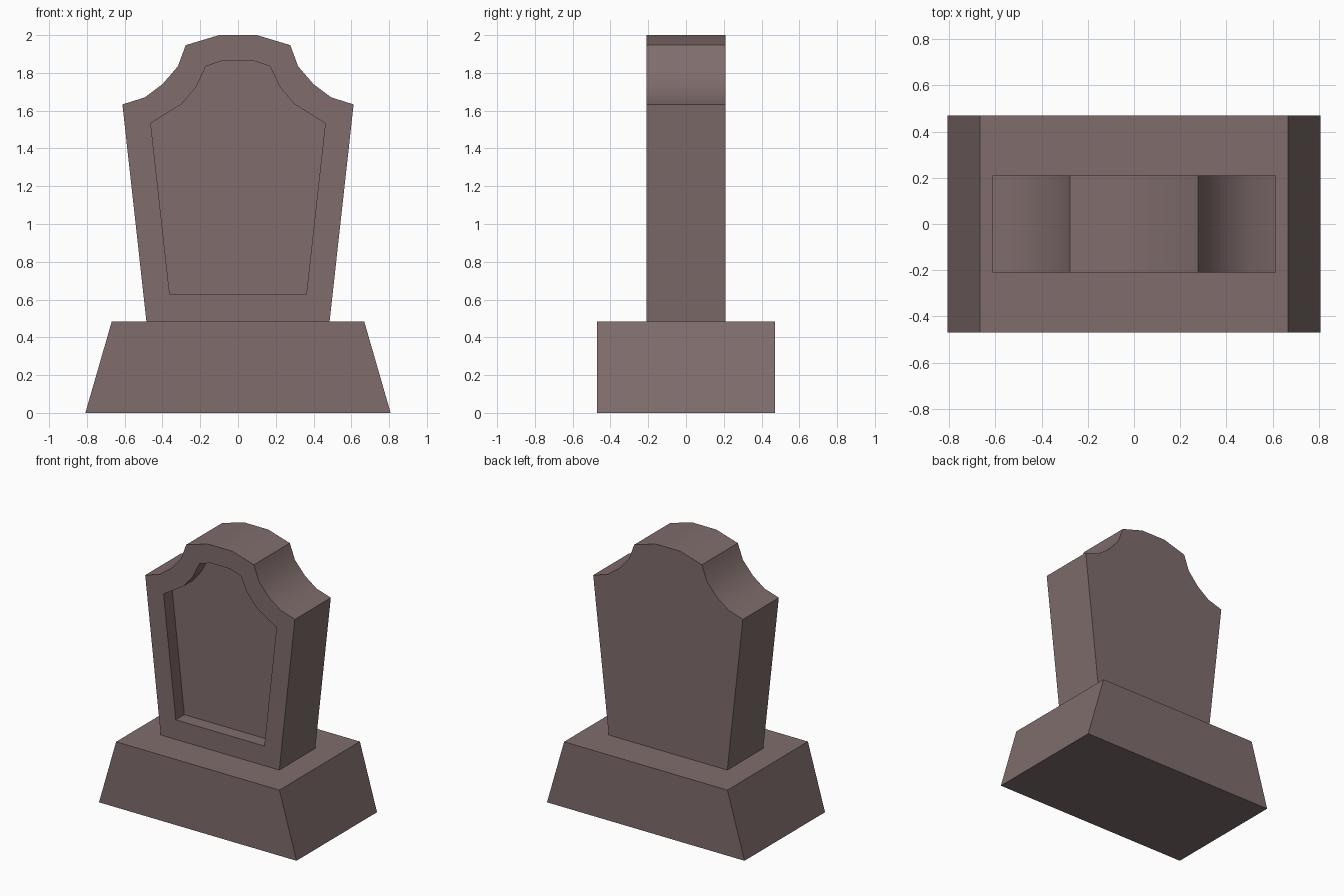
import bpy, bmesh, math

if "Cube" in bpy.data.objects:
    bpy.data.objects.remove(bpy.data.objects["Cube"])

stone = bpy.data.materials.new("weathered_stone")
stone.diffuse_color = (0.215, 0.153, 0.151, 1)
stone.use_nodes = True
stone.node_tree.nodes["Principled BSDF"].inputs["Base Color"].default_value = stone.diffuse_color


def mirrored(half):
    """Closed symmetric outline from its right half, bottom to top."""
    return half + [(-x, z) for x, z in reversed(half)]


def ring(bm, outline, y):
    return [bm.verts.new((x, y, z)) for x, z in outline]


def walls(bm, a, b):
    n = len(a)
    for i in range(n):
        j = (i + 1) % n
        bm.faces.new((a[i], a[j], b[j], b[i]))


def finish(bm, name):
    bmesh.ops.recalc_face_normals(bm, faces=bm.faces[:])
    for f in bm.faces:
        f.smooth = True
    for e in bm.edges:
        e.smooth = e.calc_face_angle(0) < math.radians(30)
    mesh = bpy.data.meshes.new(name)
    bm.to_mesh(mesh)
    bm.free()
    mesh.materials.append(stone)
    ob = bpy.data.objects.new(name, mesh)
    bpy.context.collection.objects.link(ob)
    return ob


# Plinth: trapezoid profile extruded front to back
bm = bmesh.new()
outline = mirrored([(0.808, 0), (0.668, 0.485)])
front, back = ring(bm, outline, -0.47), ring(bm, outline, 0.47)
walls(bm, front, back)
bm.faces.new(front)
bm.faces.new(back)
finish(bm, "plinth")

# Headstone: scalloped slab with a recessed front panel
outer = mirrored([(0.485, 0.485), (0.612, 1.633), (0.494, 1.67), (0.40, 1.74),
                  (0.318, 1.835), (0.277, 1.947), (0.10, 2.0)])
inner = mirrored([(0.362, 0.63), (0.462, 1.533), (0.298, 1.635),
                  (0.22, 1.728), (0.17, 1.835), (0.08, 1.865)])
bm = bmesh.new()
front, back = ring(bm, outer, -0.21), ring(bm, outer, 0.21)
rim, floor = ring(bm, inner, -0.21), ring(bm, inner, -0.11)
walls(bm, front, back)
walls(bm, rim, floor)
bm.faces.new(back)
bm.faces.new(floor)
# Front frame between the outline and the panel rim
loop = [bm.edges.get((r[i - 1], r[i])) for r in (front, rim) for i in range(len(r))]
bmesh.ops.triangle_fill(bm, edges=loop, use_beauty=True, normal=(0, -1, 0))
finish(bm, "headstone")
